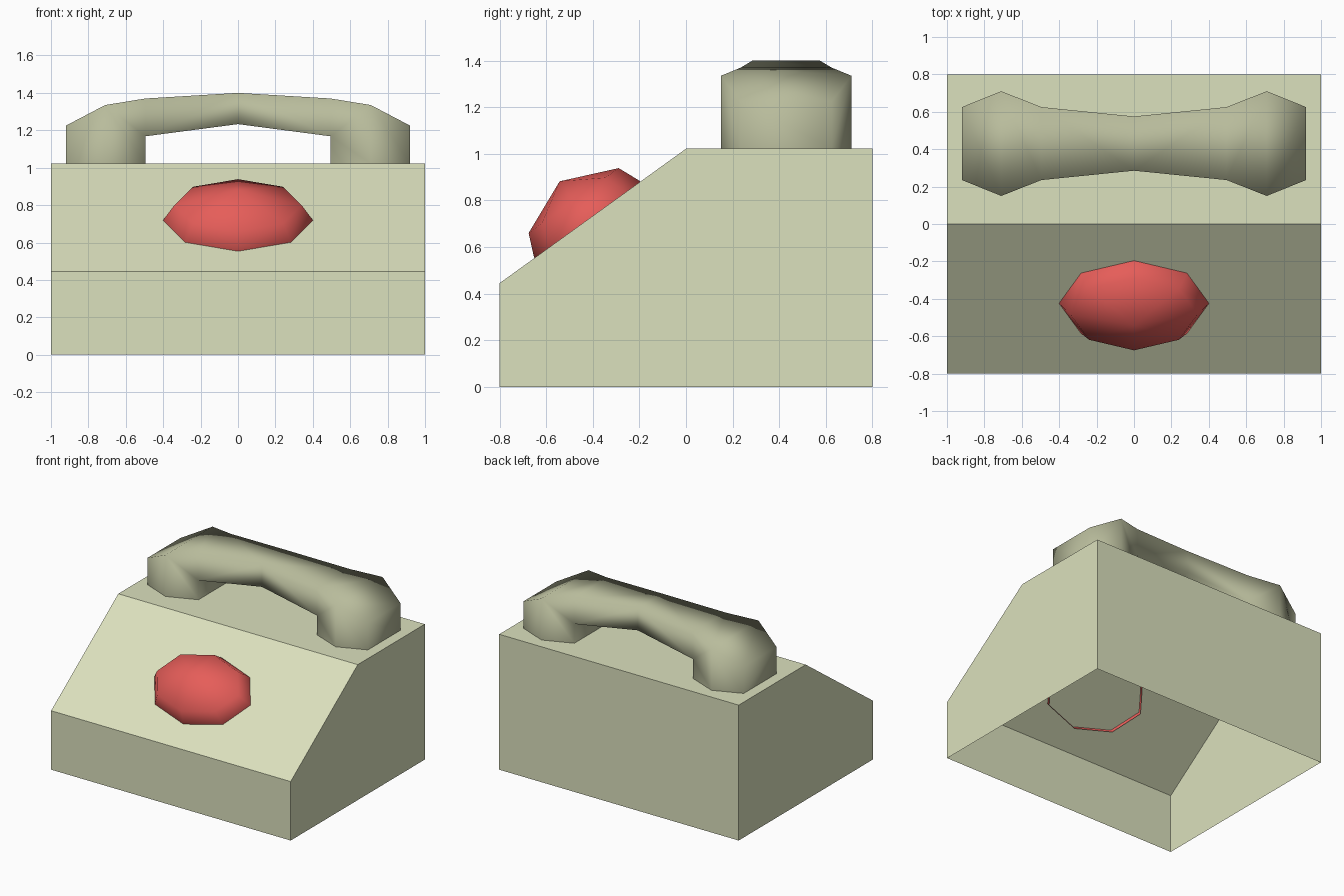
import bpy, bmesh, math
from mathutils import Matrix, Vector

if "Cube" in bpy.data.objects:
    bpy.data.objects.remove(bpy.data.objects["Cube"])


def material(name, rgb):
    m = bpy.data.materials.new(name)
    m.diffuse_color = (*rgb, 1)
    m.use_nodes = True
    m.node_tree.nodes["Principled BSDF"].inputs["Base Color"].default_value = m.diffuse_color
    return m


def make(name, verts, faces, mat, smooth=False):
    bm = bmesh.new()
    vs = [bm.verts.new(v) for v in verts]
    for f in faces:
        bm.faces.new([vs[i] for i in f])
    bmesh.ops.recalc_face_normals(bm, faces=bm.faces[:])
    for f in bm.faces:
        f.smooth = smooth
    me = bpy.data.meshes.new(name)
    bm.to_mesh(me)
    bm.free()
    me.materials.append(mat)
    ob = bpy.data.objects.new(name, me)
    bpy.context.collection.objects.link(ob)
    return ob


cream = material("pale cream", (0.71, 0.75, 0.51))
olive = material("olive grey", (0.48, 0.50, 0.33))
red = material("dial red", (0.79, 0.11, 0.10))

# Body: wedge profile swept across x, open underneath
profile = [(-0.8, 0), (-0.8, 0.445), (0, 1.022), (0.8, 1.022), (0.8, 0)]
n = len(profile)
verts = [(x, y, z) for x in (-1, 1) for y, z in profile]
faces = [range(n), range(n, 2 * n)]
faces += [(i, i + 1, i + 1 + n, i + n) for i in range(n - 1)]
make("body", verts, faces, cream)

# Dial: oval eight-sided dome on the slope, with a short skirt, open below
rings = [(1, -0.03), (1, 0), (0.85, 0.098)]
verts = [(0.4 * r * math.cos(a * math.pi / 4), 0.28 * r * math.sin(a * math.pi / 4), h)
         for r, h in rings for a in range(8)] + [(0, 0, 0.2)]
faces = [(8 * k + i, 8 * k + (i + 1) % 8, 8 * k + 8 + (i + 1) % 8, 8 * k + 8 + i)
         for k in range(2) for i in range(8)]
faces += [(16 + i, 16 + (i + 1) % 8, 24) for i in range(8)]
tilt = Matrix.Rotation(math.atan2(0.577, 0.8), 4, 'X')
place = Matrix.Translation((0, -0.425, 0.72)) @ tilt
make("dial", [place @ Vector(v) for v in verts], faces, red, smooth=True)

# Handset: right half outline (x, half depth, z), mirrored
outline = [(0, 0.145, 1.40), (0.495, 0.195, 1.37), (0.71, 0.28, 1.335),
           (0.92, 0.195, 1.225), (0.92, 0.195, 1.022), (0.71, 0.28, 1.022),
           (0.495, 0.195, 1.022), (0.495, 0.195, 1.168), (0, 0.145, 1.233)]
n = len(outline)
verts = [(x, 0.43 + s * d, z) for s in (-1, 1) for x, d, z in outline]
side = [(0, 1, 7, 8), (1, 2, 5, 6, 7), (2, 3, 4, 5)]
faces = side + [[i + n for i in f] for f in side]
faces += [(i, i + 1, i + 1 + n, i + n) for i in (0, 1, 2, 3, 6, 7)]
handset = make("handset", verts, faces, olive, smooth=True)
handset.modifiers.new("mirror", 'MIRROR').use_clip = True
